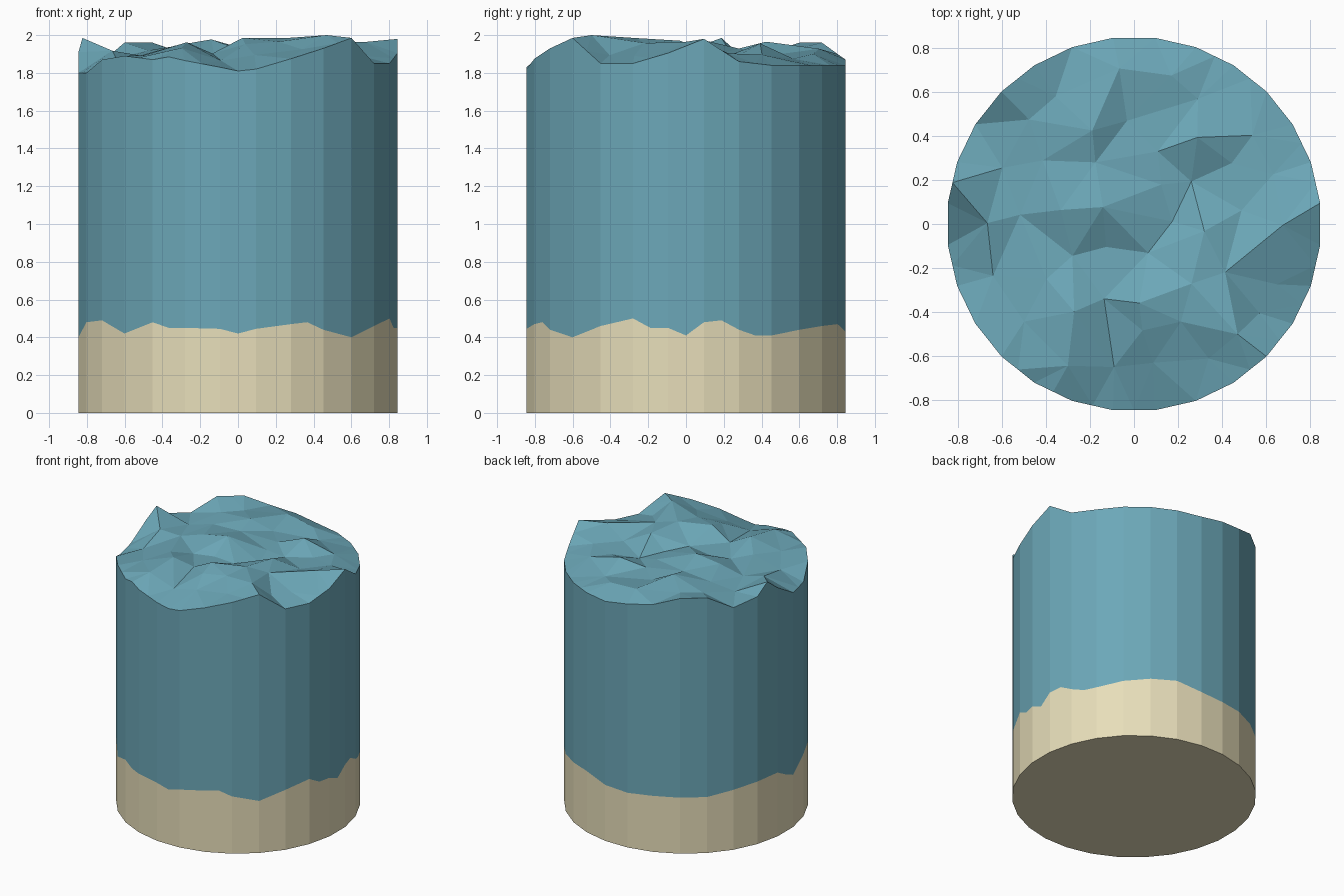
import bpy, random
from math import cos, sin, pi
from mathutils import Vector
from mathutils.geometry import delaunay_2d_cdt

if "Cube" in bpy.data.objects:
    bpy.data.objects.remove(bpy.data.objects["Cube"])

random.seed(11)
SIDES, R = 28, 0.85

# Heights at the 28 corners, counter-clockwise from +x
TOP = [1.98, 1.86, 1.84, 1.84, 1.84, 1.84, 1.84, 1.87, 1.90, 1.96, 1.96, 1.86, 1.90, 1.91,
       1.80, 1.80, 1.87, 1.89, 1.87, 1.865, 1.83, 1.82, 1.875, 1.93, 1.985, 1.85, 1.85, 1.905]
SAND = [.48, .44, .41, .44, .46, .47, .43, .42, .43, .43, .43, .46, .48, .49,
        .40, .48, .49, .42, .48, .45, .445, .445, .47, .44, .40, .46, .50, .45]


def ring(heights, mids={}):
    """Closed 28-sided loop with a middle point on every side."""
    pts = []
    for k in range(SIDES):
        p, q = [Vector((R * cos(2 * pi * (i + .5) / SIDES), R * sin(2 * pi * (i + .5) / SIDES),
                        heights[i % SIDES])) for i in (k, k + 1)]
        m = (p + q) / 2
        m.z = mids.get(k, m.z)
        pts += [p, m]
    return pts


def wall(n):
    return [(i, (i + 1) % n, n + (i + 1) % n, n + i) for i in range(n)]


def make(name, verts, faces, color):
    me = bpy.data.meshes.new(name)
    me.from_pydata([tuple(v) for v in verts], [], faces)
    mat = bpy.data.materials.new(name)
    mat.diffuse_color = (*color, 1)
    mat.use_nodes = True
    mat.node_tree.nodes["Principled BSDF"].inputs["Base Color"].default_value = mat.diffuse_color
    me.materials.append(mat)
    bpy.context.collection.objects.link(bpy.data.objects.new(name, me))


rim = ring(TOP, {12: 1.985, 18: 1.885, 20: 1.81})
shore = ring(SAND, {18: .45, 20: .42, 22: .48, 26: .45, 27: .41, 0: .49, 1: .41, 13: .44})
base = ring([0] * SIDES)
n = len(rim)

# Sand layer with a flat underside
make("sand_layer", base + shore, wall(n) + [tuple(reversed(range(n)))], (.8, .73, .49))

# Choppy water surface: jittered rings of points joined into triangles
pts = list(rim)
for radius, count, pull in ((.67, 18, .5), (.5, 12, .2), (.34, 9, 0), (.18, 5, 0)):
    for i in range(count):
        a = 2 * pi * (i + random.uniform(-.25, .25)) / count
        r = radius + random.uniform(-.04, .04)
        z = min(1.985, random.uniform(1.87, 2.0))
        near = rim[round(a / (2 * pi) * n - 1) % n].z
        pts.append(Vector((r * cos(a), r * sin(a), z * (1 - pull) + near * pull)))

# Highest wave crest, front right
crest = Vector((.47, -.5, 2.0))
pts = [p for p in pts if (p.xy - crest.xy).length > .09] + [crest]
flat, _, tris, origin, _, _ = delaunay_2d_cdt(
    [p.xy for p in pts], [(i, (i + 1) % n) for i in range(n)], [], 1, 1e-5)
surface = [Vector((c.x, c.y, pts[o[0]].z if o else 1.9)) for c, o in zip(flat, origin)]

# Water body: side wall plus surface
verts = shore + rim + surface
faces = wall(n) + [tuple(i + 2 * n for i in t) for t in tris]
make("water_body", verts, faces, (.15, .39, .48))
